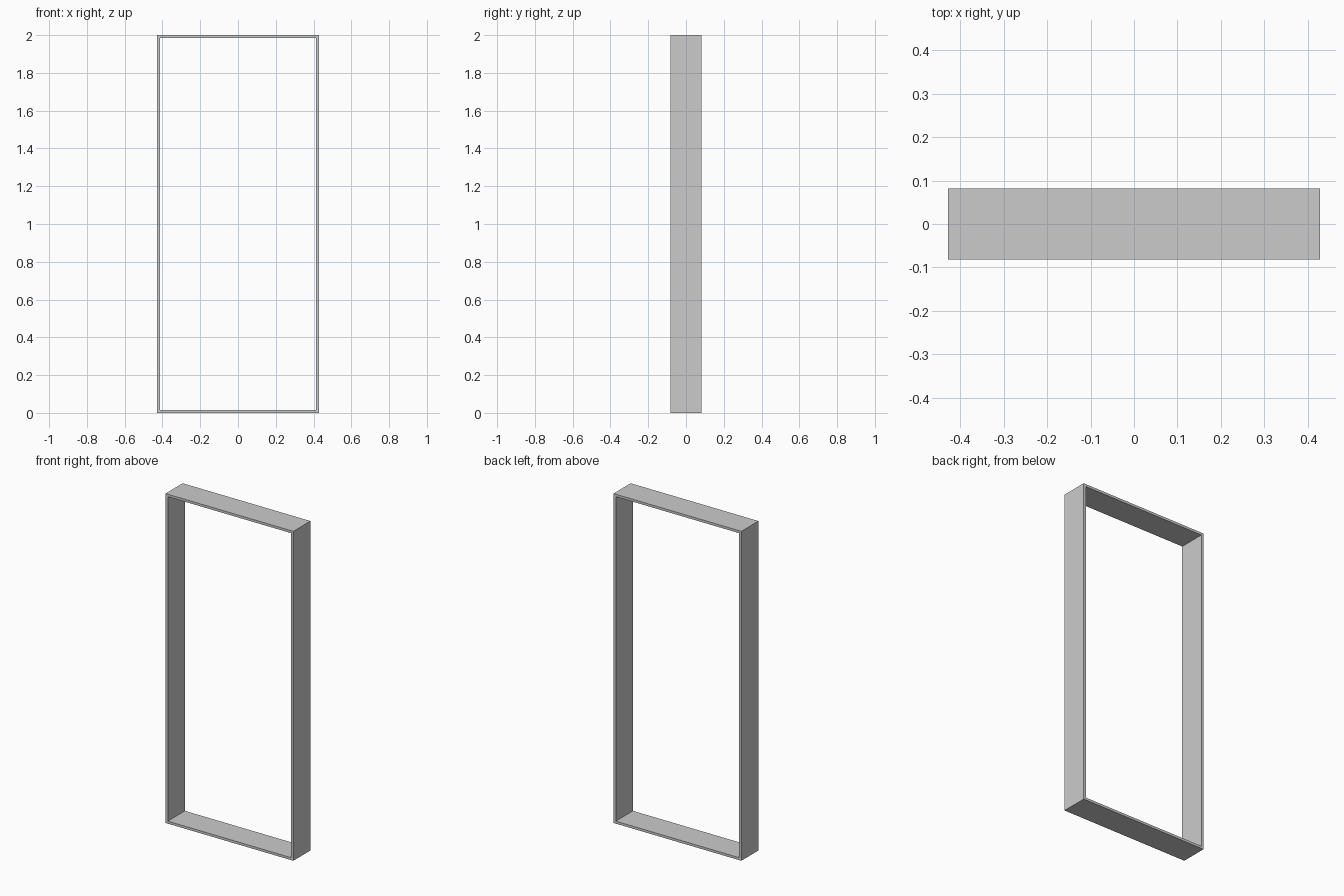
import bpy
import bmesh

if "Cube" in bpy.data.objects:
    bpy.data.objects.remove(bpy.data.objects["Cube"])

HALF_W, HALF_D, HEIGHT, WALL = 0.429, 0.082, 2.0, 0.015


def rectangle(bm, inset):
    """Upright rectangle on the front plane, pulled in by inset."""
    x, low, high = HALF_W - inset, inset, HEIGHT - inset
    return [bm.verts.new((px, -HALF_D, pz))
            for px, pz in ((-x, low), (x, low), (x, high), (-x, high))]


# Open rectangular frame: front ring extruded through its depth
bm = bmesh.new()
outer, inner = rectangle(bm, 0), rectangle(bm, WALL)
for i in range(4):
    j = (i + 1) % 4
    bm.faces.new((outer[i], outer[j], inner[j], inner[i]))
result = bmesh.ops.extrude_face_region(bm, geom=bm.faces[:], use_keep_orig=True)
back = [g for g in result["geom"] if isinstance(g, bmesh.types.BMVert)]
bmesh.ops.translate(bm, verts=back, vec=(0, 2 * HALF_D, 0))
bmesh.ops.recalc_face_normals(bm, faces=bm.faces[:])

mesh = bpy.data.meshes.new("door_frame")
bm.to_mesh(mesh)
bm.free()
bpy.context.collection.objects.link(bpy.data.objects.new("door_frame", mesh))
